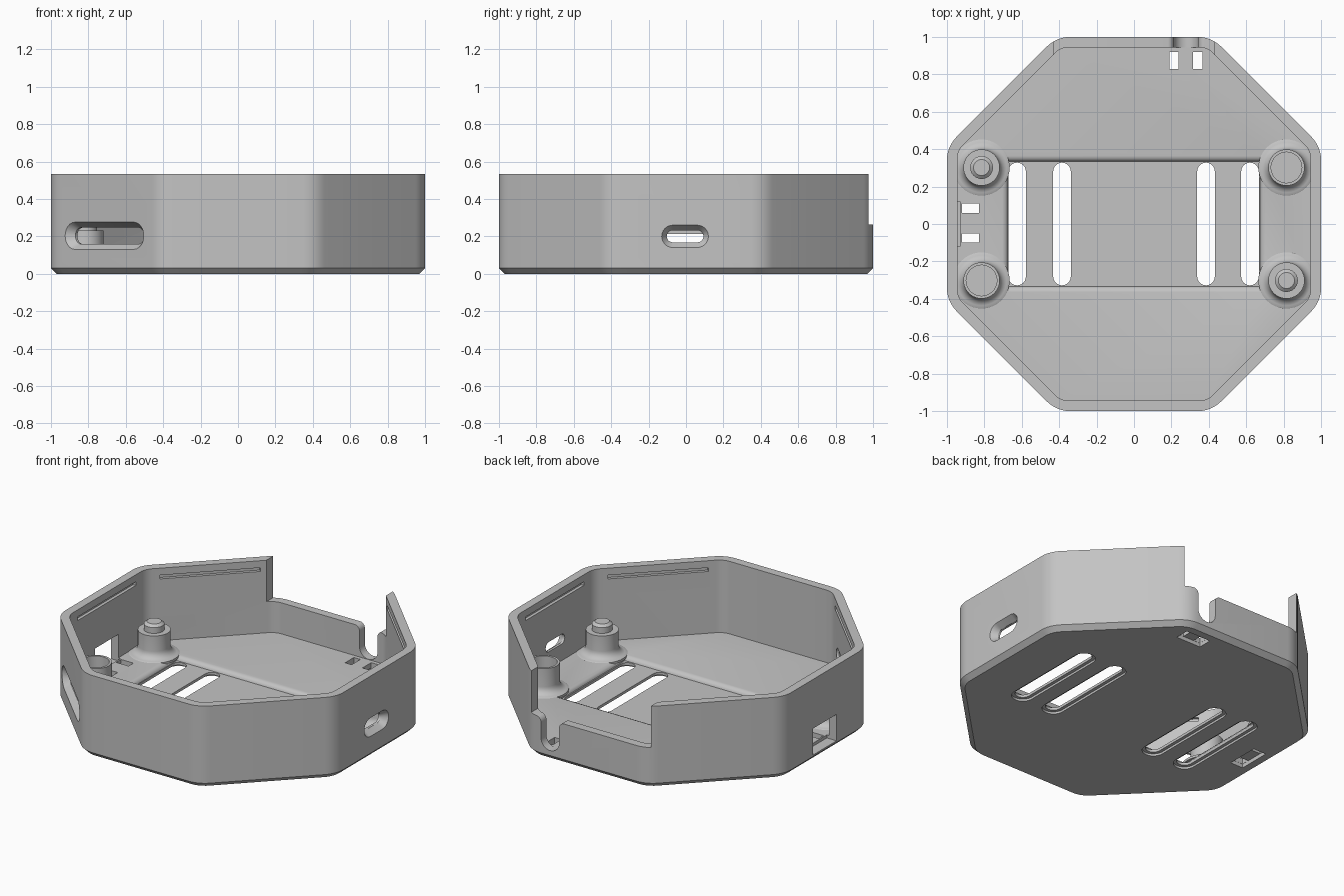
import bpy, bmesh, math
from mathutils import Vector, Matrix

if "Cube" in bpy.data.objects:
    bpy.data.objects.remove(bpy.data.objects["Cube"])

grey = bpy.data.materials.new("plain_grey")
grey.diffuse_color = (0.55, 0.55, 0.55, 1)
grey.use_nodes = True
grey.node_tree.nodes["Principled BSDF"].inputs["Base Color"].default_value = grey.diffuse_color
H, FLOOR, WALL = 0.532, 0.06, 0.055


def loft(name, rings):
    """Closed solid through matching rings of 3D points."""
    bm = bmesh.new()
    vs = [[bm.verts.new(p) for p in r] for r in rings]
    n = len(rings[0])
    for a, b in zip(vs, vs[1:]):
        for i in range(n):
            j = (i + 1) % n
            bm.faces.new((a[i], a[j], b[j], b[i]))
    bm.faces.new(vs[0])
    bm.faces.new(vs[-1])
    bmesh.ops.recalc_face_normals(bm, faces=bm.faces)
    me = bpy.data.meshes.new(name)
    bm.to_mesh(me)
    bm.free()
    ob = bpy.data.objects.new(name, me)
    bpy.context.collection.objects.link(ob)
    me.materials.append(grey)
    return ob


def octagon(inset, z, r, seg=6):
    """Octagon with corners rounded by radius r."""
    a = 1 - inset
    c = (a - r) / math.cos(math.pi / 8)
    pts = []
    for k in range(8):
        t = math.radians(22.5 + 45 * k)
        for s in range(seg + 1):
            u = t + math.radians(-22.5 + 45 * s / seg)
            pts.append((c * math.cos(t) + r * math.cos(u),
                        c * math.sin(t) + r * math.sin(u), z))
    return pts


def stadium(hl, hw, seg=12):
    """Rounded slot outline, long along the first axis."""
    pts = []
    for side in (0, 1):
        for s in range(seg + 1):
            t = -math.pi / 2 + math.pi * (side + s / seg)
            pts.append(((hl - hw) * (1 - 2 * side) + hw * math.cos(t), hw * math.sin(t)))
    return pts


def cut(ob):
    """Subtract a helper solid from the case and discard it."""
    m = case.modifiers.new("cut", 'BOOLEAN')
    m.operation, m.solver, m.object = 'DIFFERENCE', 'EXACT', ob
    bpy.context.view_layer.objects.active = case
    bpy.ops.object.modifier_apply(modifier=m.name)
    bpy.data.objects.remove(ob)


def box(x0, x1, y0, y1, z0, z1, turn=0):
    rect = [(x0, y0), (x1, y0), (x1, y1), (x0, y1)]
    ob = loft("cutter", [[(x, y, z) for x, y in rect] for z in (z0, z1)])
    ob.data.transform(Matrix.Rotation(turn, 4, 'Z'))
    return ob


def wall_slot(angle, shift, z, outer, inner):
    """Countersunk rounded slot through the wall that faces the angle."""
    rings = []
    grow = [o + (o - i) * 0.5 for o, i in zip(outer, inner)]
    for d, size in ((0.85, inner), (0.96, inner), (1.02, grow)):
        rings.append([(d, shift + u, z + v) for u, v in stadium(*size)])
    ob = loft("cutter", rings)
    ob.data.transform(Matrix.Rotation(math.radians(angle), 4, 'Z'))
    cut(ob)


# Octagonal tray with chamfered bottom edge
case = loft("case", [octagon(0.03, 0, 0.14), octagon(0, 0.03, 0.17), octagon(0, H, 0.17),
                     octagon(WALL, H, 0.11), octagon(WALL, FLOOR, 0.11)])

# Sunken panel in the floor with soft edges
rings = []
for g, z in ((0, 0.032), (0.003, 0.042), (0.012, 0.053), (0.03, 0.0605), (0.03, 0.1)):
    x, y = 0.675 + g, 0.335 + g
    rings.append([(-x, -y, z), (x, -y, z), (x, y, z), (-x, y, z)])
cut(loft("cutter", rings))

# Four long floor slots, widened underneath
for cx in (-0.625, -0.385, 0.385, 0.62):
    rings = []
    for g, z in ((0.02, -0.02), (0.02, 0.014), (0, 0.0145), (0, 0.2)):
        rings.append([(cx - v, u, z) for u, v in stadium(0.328 + g, 0.047 + g)])
    cut(loft("cutter", rings))

# Strap holes beside the left and back walls, joined by a groove underneath
for y0, y1 in ((0.06, 0.11), (-0.10, -0.05)):
    cut(box(-0.92, -0.83, y0, y1, -0.1, 0.1))
cut(box(-0.921, -0.829, -0.101, 0.111, -0.1, 0.025))
for x0, x1 in ((0.19, 0.237), (0.315, 0.365)):
    cut(box(x0, x1, 0.83, 0.92, -0.1, 0.1))
cut(box(0.189, 0.366, 0.829, 0.921, -0.1, 0.025))

# Lowered back wall
cut(box(-0.43, 0.43, 0.88, 1.1, 0.262, 0.7))

# Cable notch in the back wall: round bottom, flared top
half = [(0.065 * math.sin(t), 0.127 - 0.065 * math.cos(t))
        for t in (math.pi / 2 * i / 8 for i in range(9))]
half += [(0.1 - 0.035 * math.cos(t), 0.2275 + 0.035 * math.sin(t))
         for t in (math.pi / 2 * i / 6 for i in range(7))]
half.append((0.1, 0.32))
prof = half + [(-x, z) for x, z in reversed(half[1:])]
cut(loft("cutter", [[(0.278 + x, y, z) for x, z in prof] for y in (0.925, 1.1)]))

# Square opening in the left wall
cut(box(-1.1, -0.93, -0.12, 0.12, 0.04, 0.212))

# Rounded openings in the right and front left walls
wall_slot(0, -0.005, 0.2, (0.125, 0.06), (0.098, 0.032))
wall_slot(225, -0.01, 0.203, (0.297, 0.0725), (0.26, 0.044))

# Snap grooves near the rim on the inside
for a in (0, 45, 135, 180, 225, 315):
    cut(box(0.9, 0.965, -0.3, 0.3, 0.462, 0.486, math.radians(a)))


def lathe(name, x, y, prof, seg=40):
    rings = [[(x + r * math.cos(2 * math.pi * i / seg), y + r * math.sin(2 * math.pi * i / seg), z)
              for i in range(seg)] for r, z in prof]
    return loft(name, rings)


# Corner posts with flared feet: two with pins, two with sockets
foot = [(0.15, 0.045), (0.15, 0.06)]
foot += [(0.147 - 0.05 * math.sin(t), 0.112 - 0.05 * math.cos(t))
         for t in (math.pi / 2 * i / 6 for i in range(7))]
pin = [(0.097, 0.212), (0.061, 0.212), (0.061, 0.25), (0.043, 0.265)]
socket = [(0.097, 0.23), (0.082, 0.23), (0.082, 0.13)]
posts = []
for sx in (-1, 1):
    for sy in (-1, 1):
        kind, top = ("socket", socket) if sx == sy else ("pin", pin)
        side = ("front" if sy < 0 else "back") + ("_left" if sx < 0 else "_right")
        posts.append(lathe(f"{kind}_post_{side}", sx * 0.815, sy * 0.302, foot + top))

# Smooth shading with crisp edges
for ob in [case] + posts:
    bpy.ops.object.select_all(action='DESELECT')
    ob.select_set(True)
    bpy.context.view_layer.objects.active = ob
    bpy.ops.object.shade_smooth_by_angle(angle=math.radians(30))
